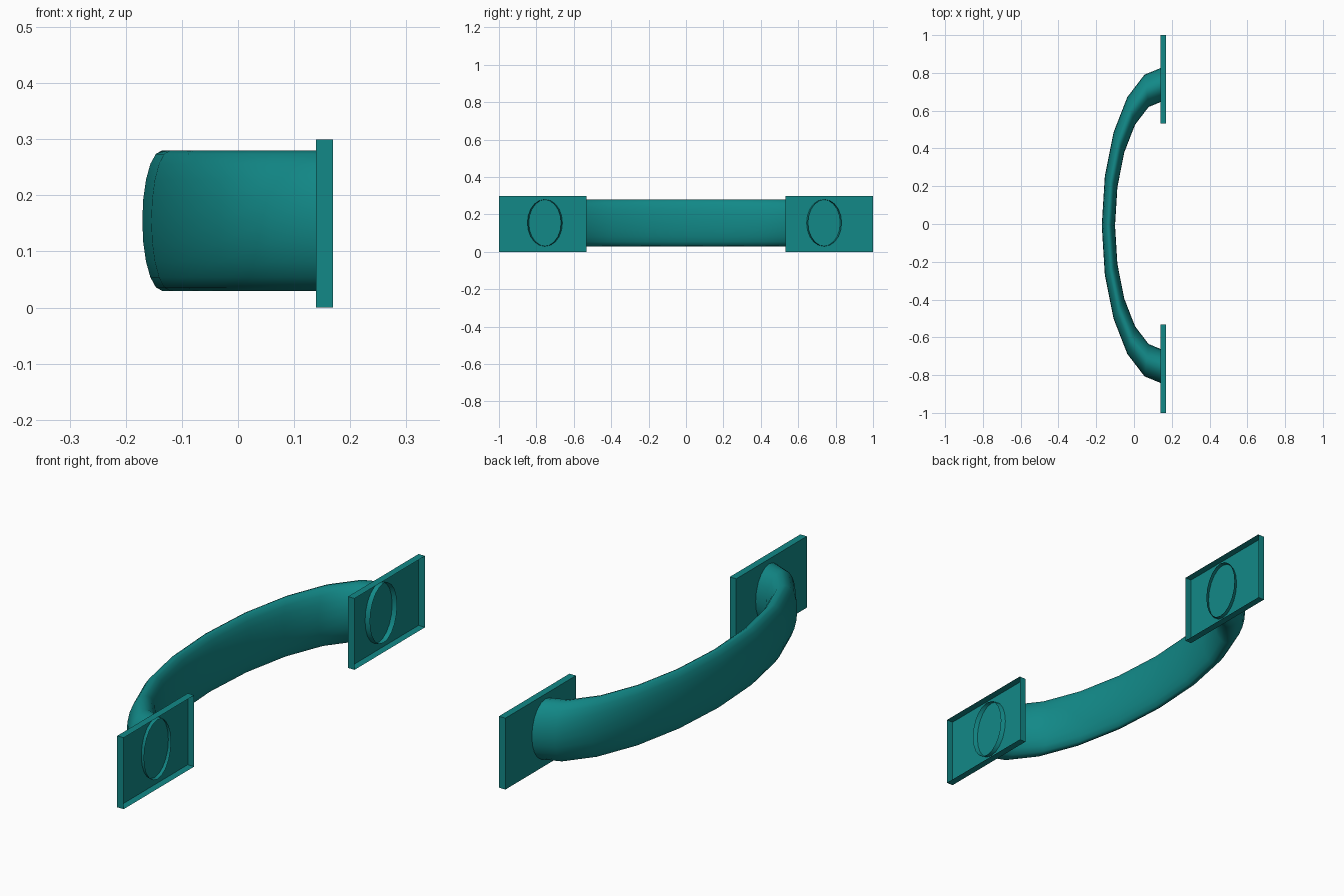
import bpy, bmesh, math
from mathutils import Matrix, Vector

if "Cube" in bpy.data.objects:
    bpy.data.objects.remove(bpy.data.objects["Cube"])

teal = bpy.data.materials.new("teal")
teal.diffuse_color = (0.006, 0.25, 0.245, 1)
teal.use_nodes = True
teal.node_tree.nodes["Principled BSDF"].inputs["Base Color"].default_value = teal.diffuse_color


def add_object(name, bm):
    mesh = bpy.data.meshes.new(name)
    bm.to_mesh(mesh)
    bm.free()
    mesh.materials.append(teal)
    obj = bpy.data.objects.new(name, mesh)
    bpy.context.collection.objects.link(obj)
    return obj


# Grip: half of a ring, 10 segments, flattened along x, ends left open
SEGMENTS, SIDES = 10, 20
bm = bmesh.new()
rings = []
for i in range(SEGMENTS + 1):
    a = math.pi * i / SEGMENTS
    ring = []
    for j in range(SIDES):
        t = 2 * math.pi * j / SIDES
        r = 0.75 + 0.09 * math.cos(t)
        ring.append(bm.verts.new((0.157 - 0.39 * r * math.sin(a),
                                  -0.008 + r * math.cos(a),
                                  0.155 + 0.125 * math.sin(t))))
    rings.append(ring)
for r0, r1 in zip(rings, rings[1:]):
    for j in range(SIDES):
        k = (j + 1) % SIDES
        bm.faces.new((r0[j], r0[k], r1[k], r1[j])).smooth = True
bmesh.ops.recalc_face_normals(bm, faces=bm.faces)
# Keep the normals pointing away from the tube's core
f = min(bm.faces, key=lambda q: q.calc_center_median().x)
if f.normal.x > 0:
    bmesh.ops.reverse_faces(bm, faces=bm.faces)
add_object("grip", bm)

# Mounting plates: shallow trays, open on the wall side (+x)
for name, side in (("mounting_plate_left", -1), ("mounting_plate_right", 1)):
    bm = bmesh.new()
    place = Matrix.Translation(Vector((0.154, side * 0.766, 0.15)))
    bmesh.ops.create_cube(bm, size=1, matrix=place @ Matrix.Diagonal((0.03, 0.468, 0.3, 1)))
    bm.normal_update()
    back = [q for q in bm.faces if q.normal.x > 0.9]
    bmesh.ops.delete(bm, geom=back, context='FACES_ONLY')
    add_object(name, bm)
